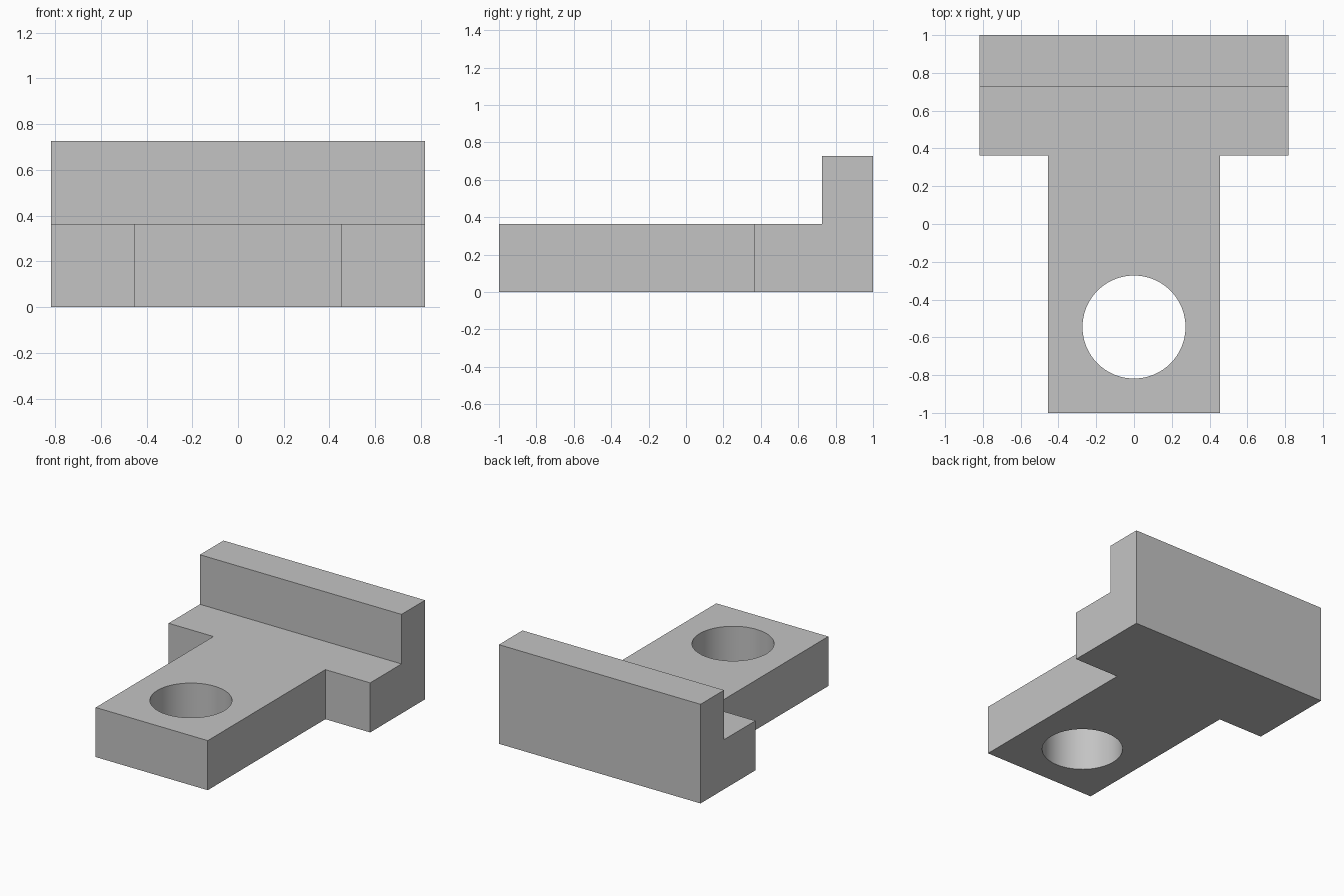
import bpy
import bmesh

cube = bpy.data.objects.get("Cube")
if cube:
    bpy.data.objects.remove(cube, do_unlink=True)

U = 2 / 11                      # design module: the part is 11 modules long
FRONT, BACK = -1.0, 1.0
STEM_HALF, HEAD_HALF = 2.5 * U, 4.5 * U
SHOULDER_Y = 2 * U              # where the stem widens into the head
WALL_Y = 4 * U                  # front face of the upright wall
BASE_H, WALL_H = 2 * U, 4 * U
HOLE_R, HOLE_Y = 1.5 * U, -3 * U

grey = bpy.data.materials.new("plain grey")
grey.use_nodes = True
colour = (0.55, 0.55, 0.55, 1)
grey.diffuse_color = colour
grey.node_tree.nodes["Principled BSDF"].inputs["Base Color"].default_value = colour

# T-shaped base plate, extruded from its half outline and the mirrored half
half = [(STEM_HALF, FRONT), (STEM_HALF, SHOULDER_Y),
        (HEAD_HALF, SHOULDER_Y), (HEAD_HALF, BACK)]
outline = half + [(-x, y) for x, y in reversed(half)]

bm = bmesh.new()
base = bm.faces.new([bm.verts.new((x, y, 0)) for x, y in outline])
ext = bmesh.ops.extrude_face_region(bm, geom=[base], use_keep_orig=True)
top_verts = [v for v in ext["geom"] if isinstance(v, bmesh.types.BMVert)]
bmesh.ops.translate(bm, verts=top_verts, vec=(0, 0, BASE_H))
bmesh.ops.recalc_face_normals(bm, faces=bm.faces)

# Upright wall, raised from the rear strip of the top face
bmesh.ops.bisect_plane(bm, geom=bm.verts[:] + bm.edges[:] + bm.faces[:],
                       plane_co=(0, WALL_Y, 0), plane_no=(0, 1, 0))
strip = [f for f in bm.faces
         if f.normal.z > 0.9 and f.calc_center_median().y > WALL_Y]
ext = bmesh.ops.extrude_face_region(bm, geom=strip)
wall_verts = [v for v in ext["geom"] if isinstance(v, bmesh.types.BMVert)]
bmesh.ops.translate(bm, verts=wall_verts, vec=(0, 0, WALL_H - BASE_H))
bmesh.ops.recalc_face_normals(bm, faces=bm.faces)
bmesh.ops.dissolve_limit(bm, angle_limit=0.01, verts=bm.verts[:], edges=bm.edges[:])

mesh = bpy.data.meshes.new("t_bracket")
bm.to_mesh(mesh)
bm.free()
mesh.materials.append(grey)
bracket = bpy.data.objects.new("t_bracket", mesh)
bpy.context.collection.objects.link(bracket)

# Round through hole in the stem
bpy.ops.mesh.primitive_cylinder_add(vertices=96, radius=HOLE_R, depth=4 * BASE_H,
                                    location=(0, HOLE_Y, BASE_H / 2))
cutter = bpy.context.object
cutter.name = "hole_cutter"
cutter.hide_render = True
cutter.data.materials.append(grey)

bpy.ops.object.select_all(action="DESELECT")
bracket.select_set(True)
bpy.context.view_layer.objects.active = bracket
cut = bracket.modifiers.new("hole", "BOOLEAN")
cut.operation = "DIFFERENCE"
cut.solver = "EXACT"
cut.object = cutter
bpy.ops.object.modifier_apply(modifier=cut.name)
bpy.data.objects.remove(cutter, do_unlink=True)

# Smooth hole wall, sharp edges elsewhere
bpy.ops.object.shade_smooth_by_angle()
